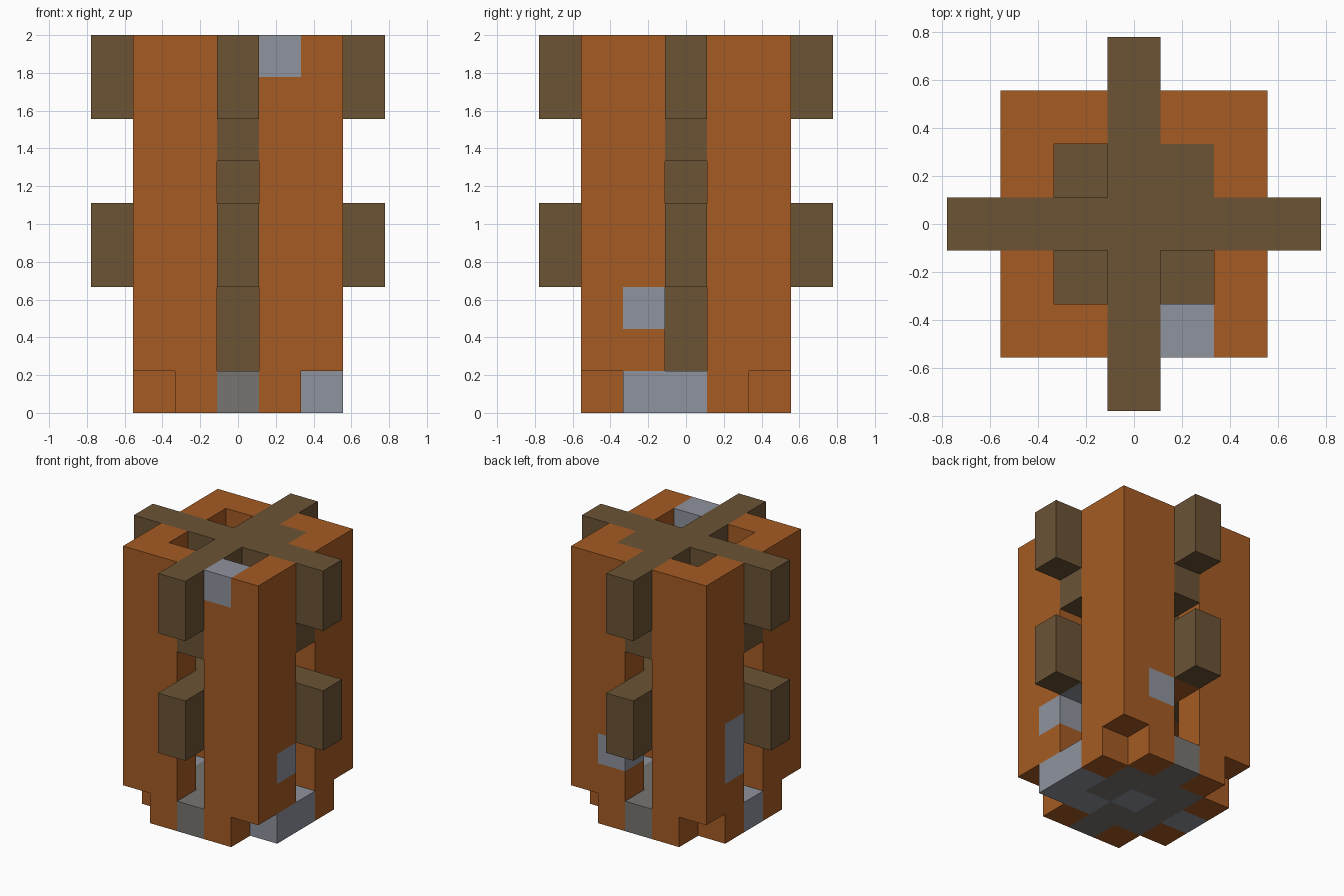
import bpy, bmesh
from mathutils import Vector

cube = bpy.data.objects.get("Cube")
if cube:
    bpy.data.objects.remove(cube, do_unlink=True)

UNIT = 2 / 9  # edge length of one block


def material(name, rgb):
    m = bpy.data.materials.new(name)
    m.use_nodes = True
    m.diffuse_color = (*rgb, 1)
    m.node_tree.nodes["Principled BSDF"].inputs["Base Color"].default_value = (*rgb, 1)
    return m


ORANGE = material("terracotta orange", (0.376, 0.105, 0.017))
BROWN = material("timber brown", (0.147, 0.087, 0.036))
STONE = material("blue grey stone", (0.275, 0.292, 0.342))
FLOOR = material("warm grey stone", (0.184, 0.178, 0.162))

blocks = {}  # block position -> (part name, material)


def fill(part, mat, xs, ys, zs):
    """Fill a box of blocks; each range is inclusive."""
    for x in range(xs[0], xs[1] + 1):
        for y in range(ys[0], ys[1] + 1):
            for z in range(zs[0], zs[1] + 1):
                blocks[x, y, z] = (part, mat)


def cross(part, mat, reach, zs):
    fill(part, mat, (-reach, reach), (0, 0), zs)
    fill(part, mat, (0, 0), (-reach, reach), zs)


# Base floor and middle floor
fill("base_floor", FLOOR, (-1, 1), (-1, 1), (0, 0))
cross("base_floor", FLOOR, 2, (0, 0))
fill("middle_floor", BROWN, (-1, 1), (-1, 1), (3, 4))

# Lintels, crossed beams and central post
cross("lintels", ORANGE, 2, (3, 3))
cross("middle_beams", BROWN, 2, (4, 4))
cross("top_beams", BROWN, 2, (6, 6))
cross("top_beams", BROWN, 3, (7, 8))
for s in (-3, 3):
    fill("middle_beams", BROWN, (s, s), (0, 0), (3, 4))
    fill("middle_beams", BROWN, (0, 0), (s, s), (3, 4))
fill("center_post", BROWN, (0, 0), (0, 0), (1, 6))
fill("roof_patch", BROWN, (1, 1), (1, 1), (8, 8))

# Four L-shaped corner pillars with the outer bottom block cut away
for side, sx in (("right", -1), ("left", 1)):
    for end, sy in (("front", -1), ("back", 1)):
        name = f"{end}_{side}_pillar"
        for x, y, base in ((1, 2, 0), (2, 1, 0), (2, 2, 1)):
            fill(name, ORANGE, (sx * x, sx * x), (sy * y, sy * y), (base, 8))

# Scattered stone blocks
for p in ((1, -2, 8), (2, -1, 2), (-2, 1, 2), (-2, 1, 3), (1, 2, 2), (2, 0, 3),
          (2, -1, 0), (2, 0, 0), (1, -1, 0), (0, 0, 0), (-2, 0, 0)):
    blocks[p] = ("stone_blocks", STONE)


def build(part):
    """Mesh the exposed sides of every block in a part."""
    bm = bmesh.new()
    mat = None
    for pos, (owner, m) in blocks.items():
        if owner != part:
            continue
        mat = m
        centre = Vector(pos) + Vector((0, 0, 0.5))
        for axis in range(3):
            for sign in (-1, 1):
                n = Vector((0, 0, 0))
                n[axis] = sign
                if tuple(int(a + b) for a, b in zip(pos, n)) in blocks:
                    continue
                u = Vector((0, 0, 0))
                u[(axis + 1) % 3] = 0.5
                v = n.cross(u)
                mid = centre + n / 2
                bm.faces.new([bm.verts.new((mid + a * u + b * v) * UNIT)
                              for a, b in ((-1, -1), (1, -1), (1, 1), (-1, 1))])
    bmesh.ops.remove_doubles(bm, verts=bm.verts, dist=0.001)
    mesh = bpy.data.meshes.new(part)
    bm.to_mesh(mesh)
    bm.free()
    mesh.materials.append(mat)
    bpy.context.scene.collection.objects.link(bpy.data.objects.new(part, mesh))


for part in sorted({owner for owner, _ in blocks.values()}):
    build(part)
